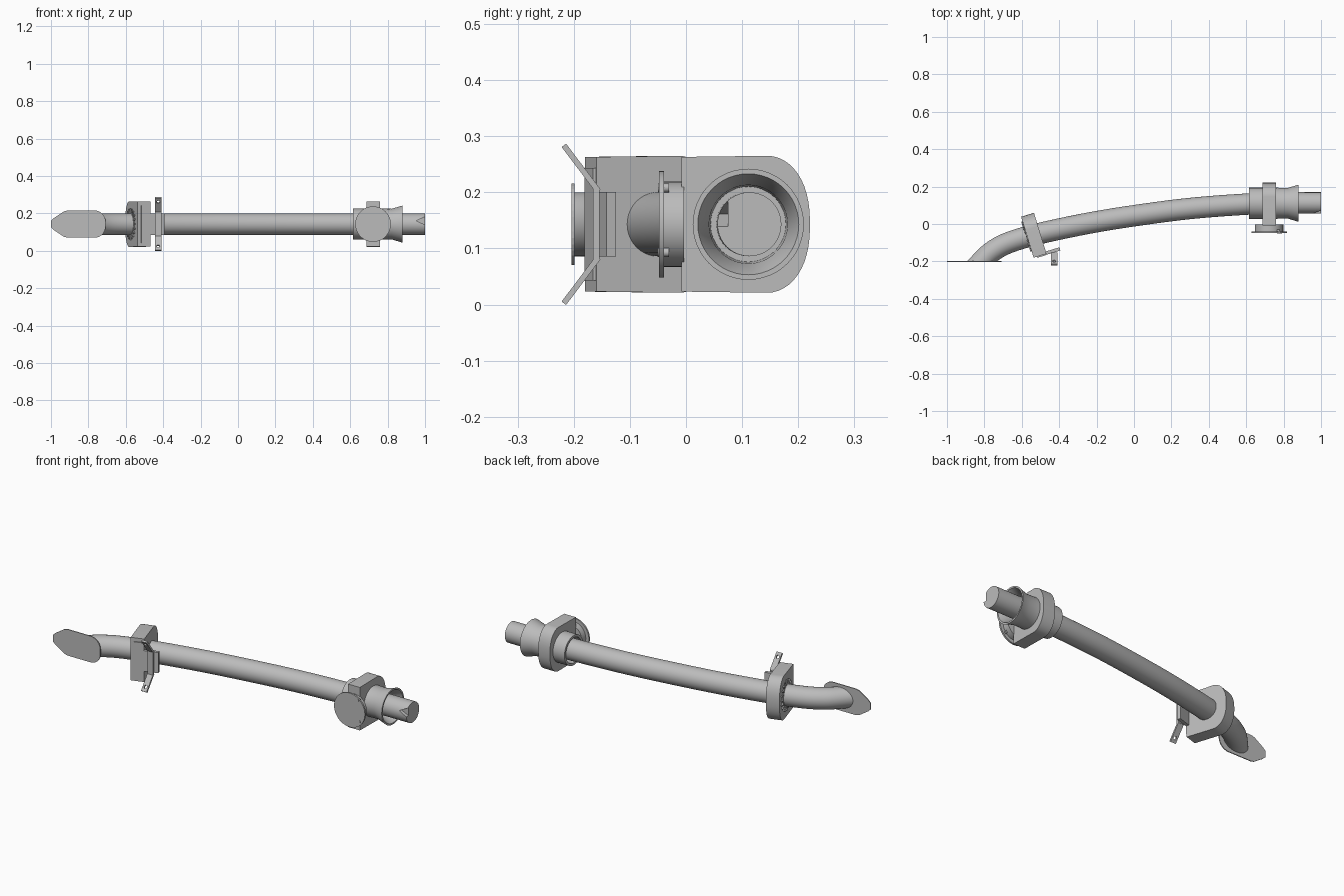
import bpy, bmesh, math
from mathutils import Vector, Matrix

if "Cube" in bpy.data.objects:
    bpy.data.objects.remove(bpy.data.objects["Cube"])

MID = 0.143   # height of the tube axis
grey = bpy.data.materials.new("plain grey")
grey.use_nodes = True
grey.diffuse_color = (0.5, 0.5, 0.5, 1)
grey.node_tree.nodes["Principled BSDF"].inputs["Base Color"].default_value = (0.5, 0.5, 0.5, 1)


def finish(name, bm, matrix=None, smooth=True):
    bmesh.ops.recalc_face_normals(bm, faces=bm.faces)
    if matrix:
        bm.transform(matrix)
    mesh = bpy.data.meshes.new(name)
    bm.to_mesh(mesh)
    bm.free()
    mesh.materials.append(grey)
    ob = bpy.data.objects.new(name, mesh)
    bpy.context.collection.objects.link(ob)
    if smooth:
        bpy.ops.object.select_all(action='DESELECT')
        ob.select_set(True)
        bpy.context.view_layer.objects.active = ob
        bpy.ops.object.shade_smooth_by_angle(angle=math.radians(32))
    return ob


def loft(bm, rings, closed=False):
    rows = [[bm.verts.new(p) for p in r] for r in rings]
    pairs = list(zip(rows, rows[1:])) + ([(rows[-1], rows[0])] if closed else [])
    for a, b in pairs:
        for i in range(len(a)):
            j = (i + 1) % len(a)
            bm.faces.new((a[i], a[j], b[j], b[i]))
    if not closed:
        bm.faces.new(rows[0])
        bm.faces.new(rows[-1])


def lathe(name, profile, matrix, closed=False, n=48):
    # profile of (x, radius) turned around the x axis
    bm = bmesh.new()
    ang = [math.tau * i / n for i in range(n)]
    loft(bm, [[(x, r * math.cos(a), r * math.sin(a)) for a in ang] for x, r in profile], closed)
    return finish(name, bm, matrix)


def box(name, size, matrix):
    bm = bmesh.new()
    bmesh.ops.create_cube(bm, size=1)
    bm.transform(Matrix.Diagonal((*size, 1)))
    return finish(name, bm, matrix, False)


def cut(ob, cutter):
    cutter.hide_render = True
    cutter.hide_set(True)
    mod = ob.modifiers.new("cut", 'BOOLEAN')
    mod.operation = 'DIFFERENCE'
    mod.solver = 'EXACT'
    mod.object = cutter
    bpy.context.view_layer.objects.active = ob
    ob.select_set(True)
    bpy.ops.object.modifier_apply(modifier=mod.name)
    bpy.data.objects.remove(cutter)


# Curved tube, swept through a few points and trimmed flat at the mouth end
path = [Vector(p) for p in ((-0.94, -0.34), (-0.815, -0.2), (-0.75, -0.142), (-0.66, -0.096),
                            (-0.5, -0.05), (-0.25, 0.003), (0, 0.044), (0.3, 0.083),
                            (0.6, 0.106), (0.8, 0.112), (1.0, 0.113))]
centres = []
for i in range(len(path) - 1):
    p0, p1, p2 = path[max(i - 1, 0)], path[i], path[i + 1]
    p3 = path[min(i + 2, len(path) - 1)]
    for k in range(6):
        t = k / 6
        centres.append(0.5 * (2 * p1 + (p2 - p0) * t + (2 * p0 - 5 * p1 + 4 * p2 - p3) * t * t
                              + (3 * p1 - p0 - 3 * p2 + p3) * t ** 3))
centres.append(path[-1])
rings = []
for i, c in enumerate(centres):
    d = (centres[min(i + 1, len(centres) - 1)] - centres[max(i - 1, 0)]).normalized()
    side = Vector((-d.y, d.x, 0))
    rings.append([Vector((c.x, c.y, MID)) + 0.057 * (side * math.cos(a) + Vector((0, 0, math.sin(a))))
                  for a in (math.tau * k / 40 for k in range(40))])
bm = bmesh.new()
loft(bm, rings)
res = bmesh.ops.bisect_plane(bm, geom=bm.verts[:] + bm.edges[:] + bm.faces[:],
                             plane_co=(0, -0.2, 0), plane_no=(0, -1, 0), clear_outer=True)
bmesh.ops.holes_fill(bm, edges=[e for e in bm.edges if e.is_boundary])
tube = finish("curved_tube", bm)

# Small wedge notch in the outlet end of the tube
bm = bmesh.new()
loft(bm, [[(0.955, y, MID + 0.018), (1.02, y, MID + 0.05), (1.02, y, MID - 0.014)] for y in (0.02, 0.075)])
cut(tube, finish("notch_cutter", bm, None, False))

# Flat mouth plate: blunt point at one end, round at the other
half = [(-1.0, 0.018), (-0.985, 0.032), (-0.93, 0.068), (-0.91, 0.073)]
half += [(-0.768 + 0.06 * math.sin(a), 0.013 + 0.06 * math.cos(a))
         for a in (math.pi / 2 * k / 8 for k in range(9))]
outline = half + [(x, -z) for x, z in reversed(half)]
bm = bmesh.new()
loft(bm, [[(x, y, MID + z) for x, z in outline] for y in (-0.204, -0.199)])
finish("mouth_plate", bm, None, False)

# Two clamp blocks sharing one rounded outline
right = Matrix.Translation((0.722, 0.111, MID))
left = Matrix.Translation((-0.537, -0.056, MID)) @ Matrix.Rotation(math.radians(17), 4, 'Z')


def clamp(name, matrix):
    arc = [(0.034 + 0.076 * math.sin(a), 0.122 * math.cos(a) ** 0.85)
           for a in (math.pi / 2 * k / 12 for k in range(12))]
    top = [(-0.119, 0.12)] + arc
    prof = top + [(0.11, 0)] + [(y, -z) for y, z in reversed(top)]
    bm = bmesh.new()
    loft(bm, [[(x, y, z) for y, z in prof] for x in (-0.036, 0.036)])
    return finish(name, bm, matrix)


clamp("right_clamp", right)
clamp("left_clamp", left)

# Hollow sleeve through the right clamp, flared towards the outlet
lathe("flared_sleeve", [(-0.107, 0.083), (0.04, 0.083), (0.1, 0.082), (0.157, 0.099), (0.157, 0.09),
                        (0.115, 0.07), (0.04, 0.067), (-0.107, 0.07)], right, True)

# Round cap on the front of the right clamp
facing = Matrix.Translation((0.722, 0, MID)) @ Matrix.Rotation(math.radians(90), 4, 'Z')
lathe("front_cap", [(-0.048, 0.095), (-0.039, 0.095), (-0.039, 0.076), (-0.004, 0.076)], facing)
for i, (dx, dz) in enumerate(((0.05, 0.065), (0.06, -0.05))):
    lathe(f"cap_pin_{i + 1}", [(-0.05, 0.008), (-0.03, 0.008)],
          facing @ Matrix.Translation((0, -dx, dz)), n=12)

# Toothed bushing on the outer face of the left clamp
lathe("bushing", [(-0.041, 0.066), (-0.03, 0.066)], left)
for i in range(20):
    turn = Matrix.Rotation(math.tau * i / 20, 4, 'X')
    box(f"bushing_tooth_{i + 1}", (0.012, 0.02, 0.006),
        left @ turn @ Matrix.Translation((-0.037, 0.074, 0)))

# Front plate and bridge of the left clamp
box("clamp_face", (0.05, 0.008, 0.2), left @ Matrix.Translation((0.008, -0.121, 0)))
box("clip_bridge", (0.085, 0.018, 0.115), left @ Matrix.Translation((0.07, -0.115, 0)))
box("clip_spine", (0.034, 0.012, 0.13), Matrix.Translation((-0.427, -0.16, MID)))

# Slanted clip wings, each with a hole
for name, s in (("upper", 1), ("lower", -1)):
    frame = (Matrix.Translation((-0.427, -0.187, MID + s * 0.1))
             @ Matrix.Rotation(s * math.radians(37), 4, 'X'))
    wing = box(name + "_wing", (0.034, 0.01, 0.102), frame)
    hole = lathe("hole_cutter", [(-0.02, 0.009), (0.02, 0.009)],
                 frame @ Matrix.Translation((0, 0, s * 0.026)) @ Matrix.Rotation(math.radians(90), 4, 'Z'), n=20)
    cut(wing, hole)
